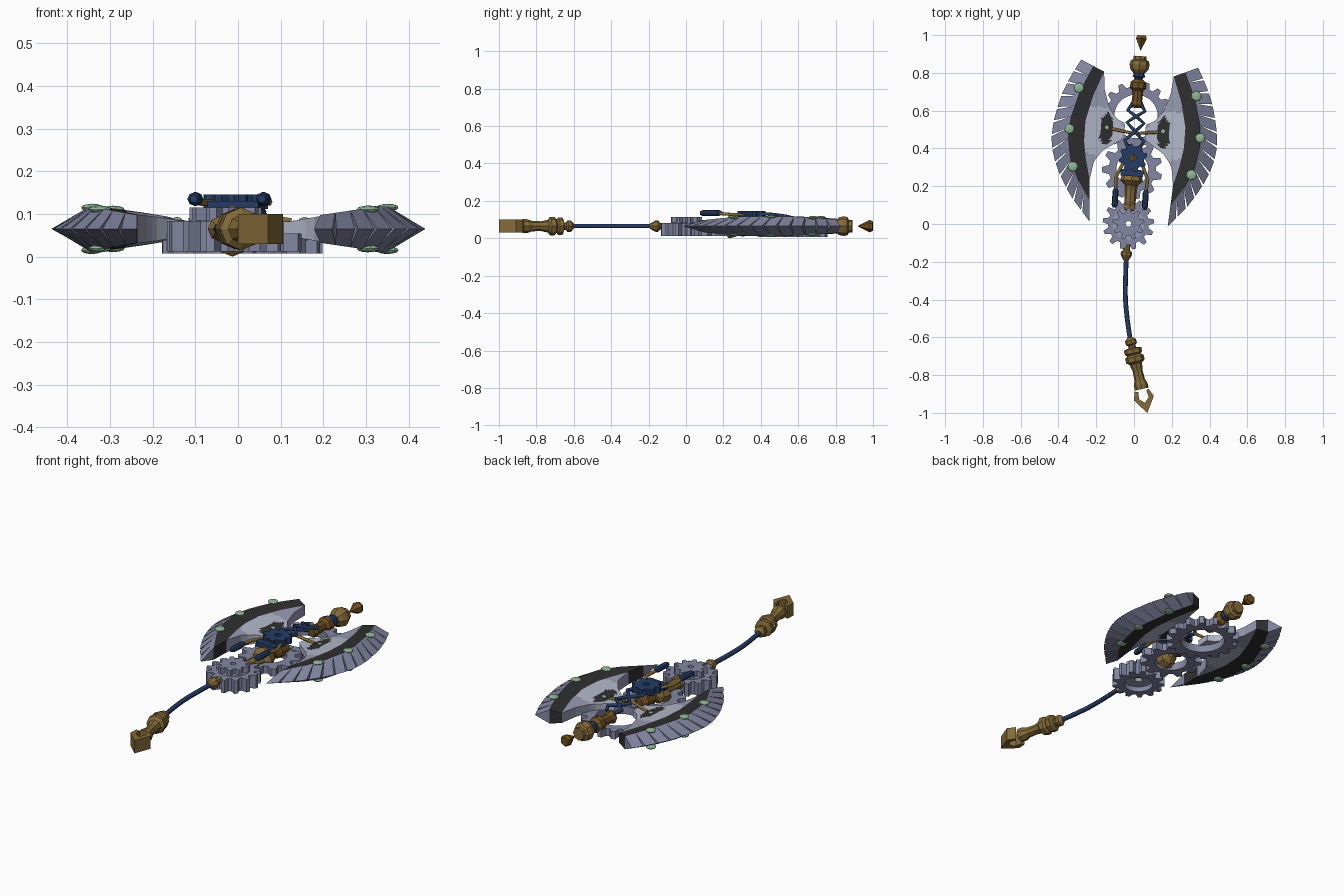
import bpy, bmesh, math
from mathutils import Matrix, Vector

cube = bpy.data.objects.get("Cube")
if cube:
    bpy.data.objects.remove(cube, do_unlink=True)


def material(name, *rgb):
    m = bpy.data.materials.new(name)
    m.use_nodes = True
    m.diffuse_color = (*rgb, 1)
    m.node_tree.nodes["Principled BSDF"].inputs["Base Color"].default_value = (*rgb, 1)
    return m


STEEL = material("lavender steel", .23, .24, .36)
PALE = material("pale steel", .45, .47, .58)
MID = material("mid steel", .31, .32, .44)
DARK = material("charcoal", .028, .028, .03)
GREEN = material("pale green", .27, .47, .3)
BRASS = material("brass", .23, .145, .04)
BROWN = material("dark brass", .16, .08, .015)
BLUE = material("navy blue", .018, .045, .13)

# Frames: the tilted head, the bent pommel; both lie along y
MID_Z = .065
HEAD = Matrix.Translation((0, .42, 0)) @ Matrix.Rotation(math.radians(-4), 4, 'Z')
POMMEL = Matrix.Translation((-.015, -.63, 0)) @ Matrix.Rotation(math.radians(13), 4, 'Z')


def make(name, bm, mats, frame=HEAD):
    bmesh.ops.recalc_face_normals(bm, faces=bm.faces[:])
    me = bpy.data.meshes.new(name)
    bm.to_mesh(me)
    bm.free()
    me.transform(frame)
    for m in mats:
        me.materials.append(m)
    ob = bpy.data.objects.new(name, me)
    bpy.context.collection.objects.link(ob)
    return ob


def lathe(name, profile, mat, frame=HEAD, x=0, z=MID_Z, sides=8):
    """Turned part around the y axis; profile holds (y, radius)."""
    bm = bmesh.new()
    rings = []
    for y, r in profile:
        angles = [math.tau * i / sides for i in range(sides)]
        rings.append([bm.verts.new((x + r * math.sin(a), y, z + r * math.cos(a))) for a in angles])
    for a, b in zip(rings, rings[1:]):
        for i in range(sides):
            j = (i + 1) % sides
            bm.faces.new((a[i], a[j], b[j], b[i]))
    bm.faces.new(rings[0])
    bm.faces.new(rings[-1])
    return make(name, bm, [mat], frame)


def gear(name, y, z0, z1, outer, root, hole, teeth, mat, turn=0):
    bm = bmesh.new()
    loops = []
    steps = ((0, root), (.2, outer), (.5, outer), (.7, root))
    for z in (z0, z1):
        rim, bore = [], []
        for t in range(teeth):
            for s, r in steps:
                a = math.tau * (t + s + turn) / teeth
                c, d = math.cos(a), math.sin(a)
                rim.append(bm.verts.new((r * c, y + r * d, z)))
                bore.append(bm.verts.new((hole * c, y + hole * d, z)))
        loops += [rim, bore]
    lo, lo_in, hi, hi_in = loops
    n = len(lo)
    for a, b in ((lo, hi), (hi, hi_in), (hi_in, lo_in), (lo_in, lo)):
        for i in range(n):
            j = (i + 1) % n
            bm.faces.new((a[i], a[j], b[j], b[i]))
    return make(name, bm, [mat])


def tube(name, points, radius, mat, frame=HEAD, spline='POLY'):
    cu = bpy.data.curves.new(name, 'CURVE')
    cu.dimensions = '3D'
    cu.bevel_depth, cu.bevel_resolution, cu.use_fill_caps = radius, 1, True
    sp = cu.splines.new(spline)
    sp.points.add(len(points) - 1)
    for p, co in zip(sp.points, points):
        p.co = (*co, 1)
    if spline == 'NURBS':
        sp.use_endpoint_u, sp.order_u, sp.resolution_u = True, 3, 6
    ob = bpy.data.objects.new(name, cu)
    bpy.context.collection.objects.link(ob)
    me = bpy.data.meshes.new_from_object(ob.evaluated_get(bpy.context.evaluated_depsgraph_get()))
    bpy.data.objects.remove(ob)
    bm = bmesh.new()
    bm.from_mesh(me)
    bpy.data.meshes.remove(me)
    return make(name, bm, [mat], frame)


def along(path, t):
    """Point at fraction t of a polyline's length."""
    pts = [Vector(p) for p in path]
    lengths = [(b - a).length for a, b in zip(pts, pts[1:])]
    d = t * sum(lengths)
    for a, b, l in zip(pts, pts[1:], lengths):
        if d <= l:
            return a.lerp(b, d / l)
        d -= l
    return pts[-1]


# Blade outlines, from upper tip to lower tip
EDGE = [(.31, .43), (.36, .34), (.40, .24), (.432, .11), (.44, 0), (.425, -.08),
        (.39, -.17), (.32, -.29), (.20, -.43)]
RIDGE = [(.243, .4), (.305, .26), (.343, .12), (.35, .02), (.33, -.1), (.28, -.21), (.215, -.31)]
BAND = [(.185, .375), (.235, .24), (.265, .11), (.265, 0), (.25, -.09), (.222, -.2)]
INNER = [(.185, .375), (.175, .28), (.145, .19), (.1, .13), (.055, .11), (.055, .03),
         (.1, 0), (.16, -.04), (.205, -.1), (.222, -.2)]


def half_thickness(x):
    return .017 + .036 * max(0, min(1, (abs(x) - .12) / .22))


def blade(side, sx):
    rows, inner_cols, band_cols = 36, 10, 2
    bm = bmesh.new()
    grid = []
    for i in range(rows + 1):
        t = i / rows
        a, b, c = along(INNER, t), along(BAND, t), along(RIDGE, t)
        line = [a.lerp(b, k / inner_cols) for k in range(inner_cols)]
        line += [b.lerp(c, k / band_cols) for k in range(band_cols + 1)]
        grid.append([bm.verts.new((p.x, p.y, 0)) for p in line])
    for r, s in zip(grid, grid[1:]):
        for k in range(inner_cols + band_cols):
            f = bm.faces.new((r[k], r[k + 1], s[k + 1], s[k]))
            c = f.calc_center_median()
            spot = ((c.x - .15) / .037) ** 2 + ((c.y - .075) / .085) ** 2 < 1
            far = math.hypot(c.x - .19, c.y - .06) > .13
            f.material_index = 2 if k >= inner_cols or spot else int(far)
    bmesh.ops.remove_doubles(bm, verts=bm.verts[:], dist=.0005)
    new = bmesh.ops.extrude_face_region(bm, geom=bm.faces[:], use_keep_orig=True)["geom"]
    top = {g for g in new if isinstance(g, bmesh.types.BMVert)}
    for v in bm.verts:
        v.co.z = MID_Z + half_thickness(v.co.x) * (1 if v in top else -1)
        v.co.x *= sx
    make(side + "_blade", bm, [PALE, MID, DARK])

    # Serrated cutting edge of separate wedges
    bm = bmesh.new()
    teeth = 13
    for i in range(teeth):
        t0, t1 = i / teeth, (i + 1) / teeth
        ends = []
        for tr, te in ((t0, t0), (t1, t1 - .013)):
            p, q = along(RIDGE, tr), along(EDGE, te)
            h = half_thickness(p.x)
            ends.append([bm.verts.new((sx * p.x, p.y, MID_Z + h)),
                         bm.verts.new((sx * p.x, p.y, MID_Z - h)),
                         bm.verts.new((sx * q.x, q.y, MID_Z))])
        a, b = ends
        bm.faces.new(a)
        bm.faces.new(b)
        for k in range(3):
            j = (k + 1) % 3
            bm.faces.new((a[k], a[j], b[j], b[k]))
    make(side + "_cutting_edge", bm, [STEEL])

    # Green studs on both faces
    bm = bmesh.new()
    for x, y, r in ((.312, .28, .027), (.347, .06, .026), (.315, -.138, .027), (.15, .08, .014)):
        for s in (-1, 1):
            m = Matrix.Translation((sx * x, y, MID_Z + s * (half_thickness(x) - .003)))
            m = m @ Matrix.Diagonal((r, r, .009, 1))
            bmesh.ops.create_icosphere(bm, subdivisions=2, radius=1, matrix=m)
    make(side + "_blade_studs", bm, [GREEN])

    # Pin tying the blade to the spine, and a feeler arm beside it
    tube(side + "_blade_pin", [(sx * .12, .075, .083), (sx * .01, .06, .1)], .008, BRASS)
    tube(side + "_feeler_arm", [(sx * .05, -.1, .125), (sx * .085, -.18, .128),
                                (sx * .08, -.25, .133)], .009, BRASS)
    lathe(side + "_feeler_pod", [(-.34, .009), (-.325, .016), (-.25, .016), (-.235, .009)],
          BLUE, x=sx * .08, z=.135)
    # Half of the crossing lattice
    tube(side + "_lattice", [(sx * .03, -.02, .13), (sx * .05, .02, .13), (0, .07, .125),
                             (-sx * .045, .115, .118), (0, .15, .11), (sx * .045, .18, .105),
                             (sx * .025, .215, .095)], .0095, BLUE)


blade("left", 1)
blade("right", -1)

# Gears
gear("upper_ring_gear", .15, .008, .05, .188, .158, .115, 16, STEEL)
gear("middle_ring_gear", -.13, .012, .054, .16, .125, .085, 11, STEEL, .3)
gear("lower_gear", -.42, .012, .083, .137, .108, .075, 13, STEEL)
gear("lower_gear_plate", -.42, .04, .085, .085, .084, .02, 8, MID)
gear("lower_small_gear", -.42, .085, .115, .085, .062, .015, 9, STEEL)
gear("hub_gear", -.07, .112, .146, .076, .06, .016, 8, BLUE)

# Hub base and clamp
lathe("hub_base", [(-.11, .02), (-.09, .048), (-.03, .048), (-.01, .02)], BROWN, z=.07)
bm = bmesh.new()
bmesh.ops.create_cube(bm, size=1, matrix=Matrix.Translation((0, -.15, .115))
                      @ Matrix.Diagonal((.12, .035, .03, 1)))
make("hub_clamp", bm, [BLUE])

# Brass spine along the head
lathe("middle_grip", [(-.13, .02), (-.15, .05), (-.19, .06), (-.215, .034), (-.24, .03),
                      (-.31, .03), (-.32, .038), (-.345, .038), (-.36, .02), (-.4, .018)], BRASS, z=.06)
lathe("lower_collar", [(-.48, .018), (-.56, .018), (-.57, .03), (-.585, .03), (-.615, .013)], BRASS)
lathe("upper_collar", [(.195, .025), (.21, .036), (.235, .027), (.285, .027), (.3, .042),
                       (.33, .042), (.345, .025)], BROWN)
lathe("upper_neck", [(.34, .022), (.355, .022), (.36, .032), (.368, .032), (.385, .022)], BLUE)
lathe("top_knob", [(.378, .03), (.4, .048), (.425, .053), (.445, .048), (.452, .034), (.47, .034)], BRASS)
lathe("top_spike", [(.5, .001), (.563, .033), (.58, .026)], BROWN, sides=6)

# Curved handle and pommel
tube("handle_shaft", [(-.04, -.17, MID_Z), (-.047, -.3, MID_Z), (-.044, -.47, MID_Z),
                      (-.015, -.64, MID_Z)], .0125, BLUE, Matrix(), 'NURBS')
lathe("pommel_collar", [(.03, .014), (.015, .03), (-.005, .03), (-.012, .02), (-.025, .02),
                        (-.032, .047), (-.055, .047), (-.065, .035)], BRASS, POMMEL)
lathe("pommel_grip", [(-.06, .03), (-.075, .05), (-.1, .05), (-.112, .034), (-.15, .026),
                      (-.2, .028), (-.225, .037), (-.25, .037)], BRASS, POMMEL)
bm = bmesh.new()
fork = [(-.04, -.255), (-.054, -.3), (0, -.38), (.054, -.3), (.035, -.255),
        (.022, -.262), (.026, -.3), (0, -.325), (-.026, -.3), (-.022, -.262)]
face = bm.faces.new([bm.verts.new((x, y, MID_Z - .035)) for x, y in fork])
new = bmesh.ops.extrude_face_region(bm, geom=[face], use_keep_orig=True)["geom"]
for v in new:
    if isinstance(v, bmesh.types.BMVert):
        v.co.z += .07
make("pommel_fork", bm, [BRASS], POMMEL)
